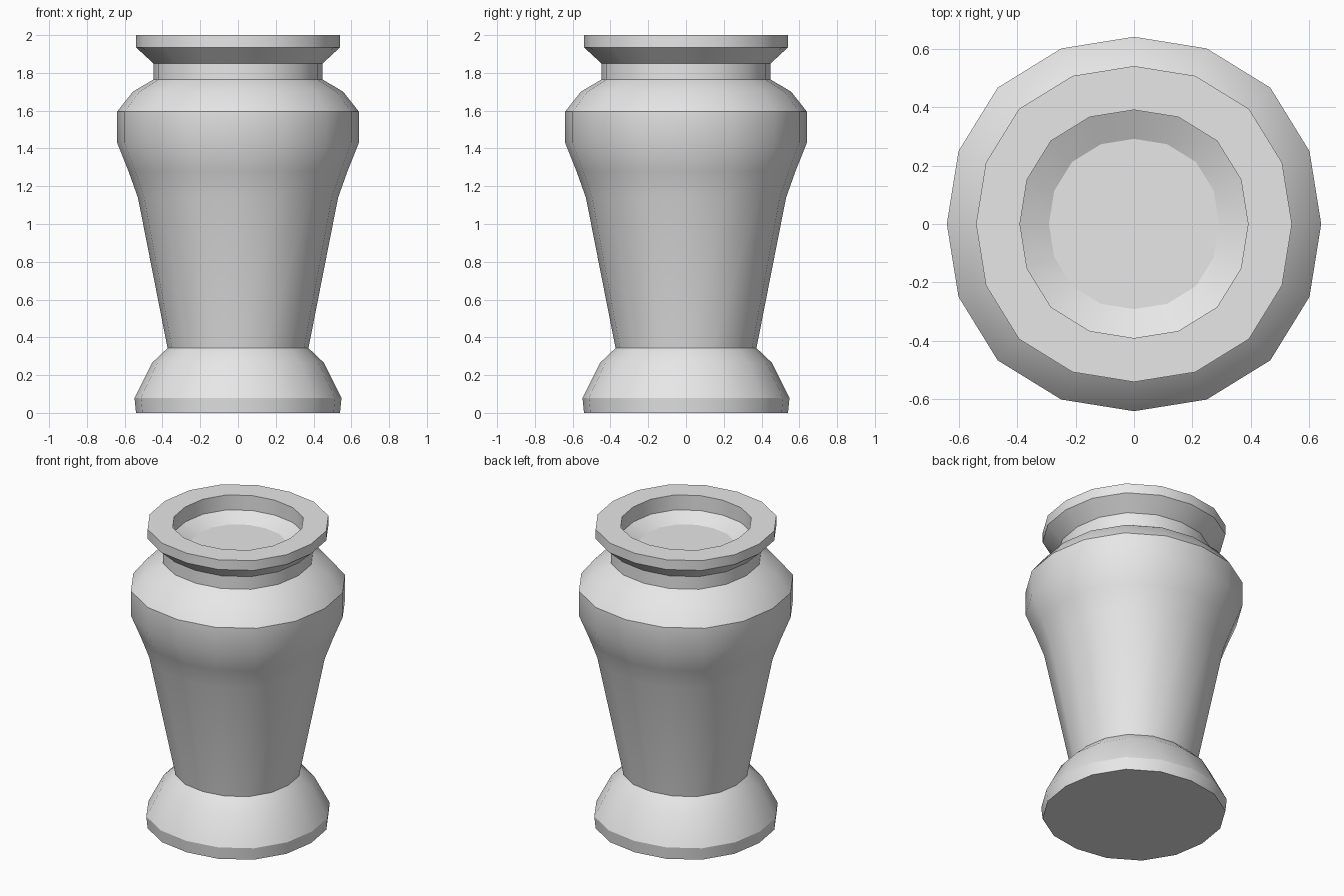
import bpy
import bmesh
import math

SIDES = 16

cube = bpy.data.objects.get("Cube")
if cube:
    bpy.data.objects.remove(cube, do_unlink=True)

stone = bpy.data.materials.new("light_grey_stone")
stone.use_nodes = True
GREY = (0.8, 0.8, 0.8, 1.0)
stone.diffuse_color = GREY
stone.node_tree.nodes["Principled BSDF"].inputs["Base Color"].default_value = GREY


def ring(bm, radius, z):
    """Sixteen-sided ring, slightly fuller on the diagonals."""
    verts = []
    for i in range(SIDES):
        a = math.tau * i / SIDES
        r = radius * (1 + 0.03 * math.sin(2 * a) ** 2)
        verts.append(bm.verts.new((r * math.cos(a), r * math.sin(a), z)))
    return verts


def lathe(name, profile, cap_bottom=False, cap_top=False):
    """Turn a (radius, height) profile around the z axis."""
    bm = bmesh.new()
    rings = [ring(bm, r, z) for r, z in profile]
    for low, high in zip(rings, rings[1:]):
        for i in range(SIDES):
            j = (i + 1) % SIDES
            bm.faces.new((low[i], low[j], high[j], high[i]))
    if cap_bottom:
        bm.faces.new(rings[0][::-1])
    if cap_top:
        bm.faces.new(rings[-1])
    mesh = bpy.data.meshes.new(name)
    bm.to_mesh(mesh)
    bm.free()
    mesh.materials.append(stone)
    obj = bpy.data.objects.new(name, mesh)
    bpy.context.collection.objects.link(obj)
    bpy.ops.object.select_all(action="DESELECT")
    obj.select_set(True)
    bpy.context.view_layer.objects.active = obj
    bpy.ops.object.shade_smooth_by_angle(angle=math.radians(29))
    return obj


# Flared foot with a flat underside
lathe("foot", [(0.54, 0), (0.548, 0.08), (0.455, 0.265), (0.373, 0.343)],
      cap_bottom=True)

# Tapering body and rounded shoulder
lathe("body", [(0.373, 0.343), (0.53, 1.14), (0.58, 1.28), (0.64, 1.43),
               (0.64, 1.595), (0.557, 1.70), (0.448, 1.765)])

# Neck, flared lip and the recessed mouth
lathe("neck_and_lip", [(0.448, 1.765), (0.448, 1.85), (0.54, 1.935), (0.54, 2),
                       (0.39, 2), (0.39, 1.90), (0.291, 1.85)])

# Flat floor closing the mouth
lathe("mouth_floor", [(0.291, 1.85)], cap_top=True)
